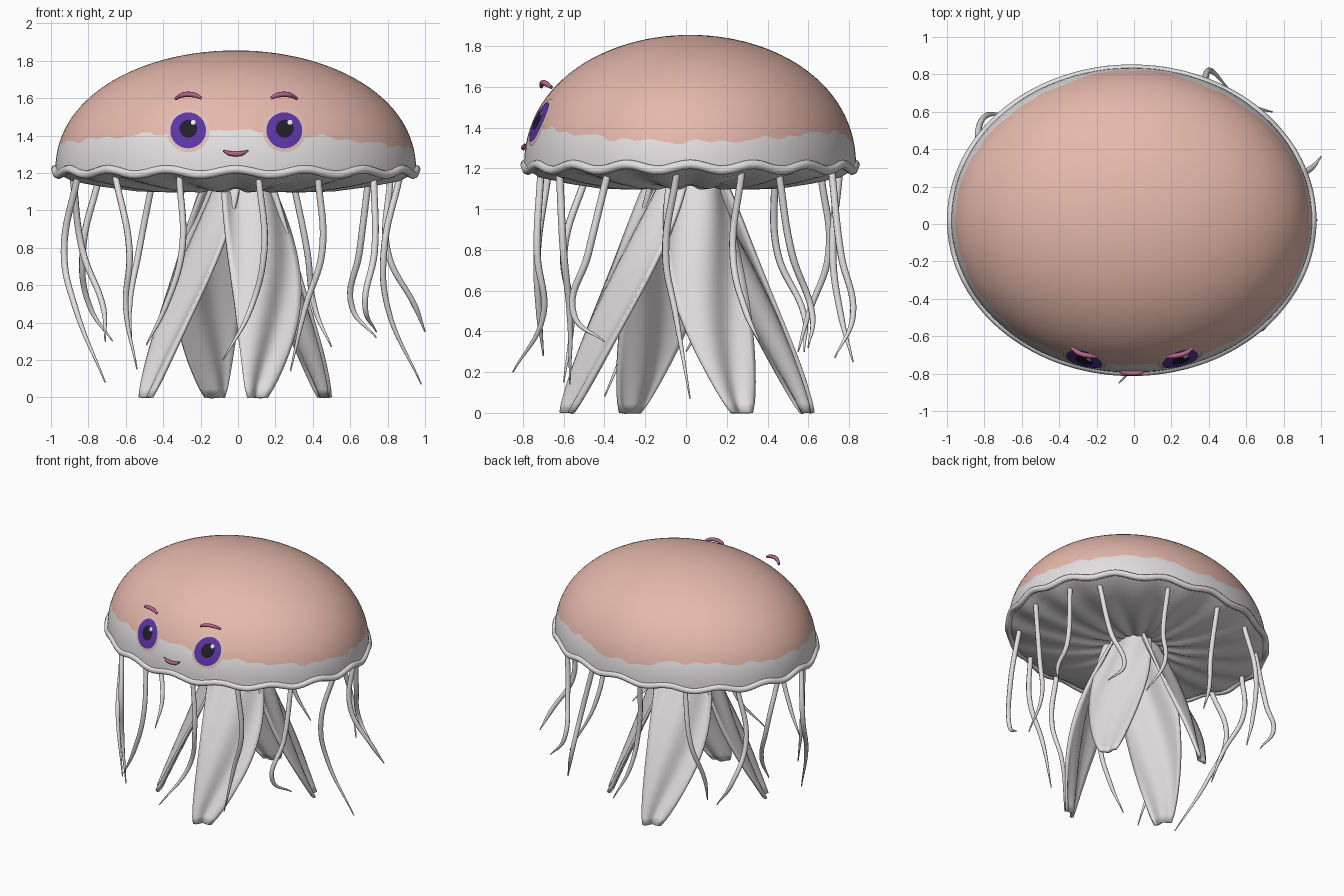
import bpy
from math import sin, cos, pi, radians, sqrt, asin
from mathutils import Vector

if "Cube" in bpy.data.objects:
    bpy.data.objects.remove(bpy.data.objects["Cube"])

CX, CY = -0.012, 0.02          # centre of the bell
A, B = 0.965, 0.815            # bell half width and half depth
BASE, HEIGHT = 1.2, 0.655
ROUND = 2.2                    # fullness of the bell's shoulder
SEG = 144


def material(name, r, g, b):
    m = bpy.data.materials.new(name)
    m.use_nodes = True
    m.diffuse_color = (r, g, b, 1)
    m.node_tree.nodes["Principled BSDF"].inputs["Base Color"].default_value = (r, g, b, 1)
    return m


PALE = material("pale_grey", 0.77, 0.74, 0.75)
PINK = material("salmon_pink", 0.79, 0.48, 0.41)
HALO = material("soft_blush", 0.72, 0.53, 0.48)
PURPLE = material("iris_purple", 0.11, 0.035, 0.38)
BLACK = material("pupil_black", 0.015, 0.013, 0.025)
WHITE = material("glint_white", 0.9, 0.9, 0.9)
ROSE = material("rose", 0.45, 0.13, 0.25)


def make_mesh(name, verts, faces, *mats):
    me = bpy.data.meshes.new(name)
    me.from_pydata(verts, [], faces)
    for m in mats:
        me.materials.append(m)
    me.update()
    me.shade_smooth()
    ob = bpy.data.objects.new(name, me)
    bpy.context.collection.objects.link(ob)
    return ob


def grid_faces(rows, cols, closed):
    """Quads between successive rows of points."""
    return [(r * cols + c, (r + 1) * cols + c,
             (r + 1) * cols + (c + 1) % cols, r * cols + (c + 1) % cols)
            for r in range(rows - 1) for c in range(cols if closed else cols - 1)]


def tube(name, points, radii, thick, mat, cyclic=False, steps=8):
    """Smooth tapered tube through the given points."""
    cu = bpy.data.curves.new(name, 'CURVE')
    cu.dimensions = '3D'
    cu.bevel_depth = thick
    cu.bevel_resolution = 2
    cu.resolution_u = steps
    cu.use_fill_caps = True
    sp = cu.splines.new('BEZIER')
    sp.bezier_points.add(len(points) - 1)
    sp.use_cyclic_u = cyclic
    for bp, p, r in zip(sp.bezier_points, points, radii):
        bp.co = p
        bp.radius = r
        bp.handle_left_type = bp.handle_right_type = 'AUTO'
    cu.materials.append(mat)
    ob = bpy.data.objects.new(name, cu)
    bpy.context.collection.objects.link(ob)
    bpy.ops.object.select_all(action='DESELECT')
    ob.select_set(True)
    bpy.context.view_layer.objects.active = ob
    bpy.ops.object.convert(target='MESH')
    bpy.context.object.data.shade_smooth()


# Bell: pale skirt, then a pink cap above an uneven border
def rim_z(t):
    return 1.205 + 0.015 * cos(16 * t)


def border_z(t):
    z = 1.38 - 0.035 * cos(2 * t) - 0.015 * cos(t)
    z += 0.007 * sin(17 * t) + 0.006 * sin(29 * t + 1) + 0.005 * sin(41 * t)
    front, back = (t - 1.5 * pi) / 0.06, (t - 0.5 * pi) / 0.32
    return z + 0.03 / (1 + front ** 2) - 0.08 / (1 + back ** 4)


def bell_point(t, z):
    k = sqrt(max(0, 1 - (max(z - BASE, 0) / HEIGHT) ** ROUND))
    return (CX + A * k * cos(t), CY + B * k * sin(t), z)


SKIRT, CAP = 6, 24
angles = [2 * pi * i / SEG for i in range(SEG)]
verts = []
for row in range(SKIRT + CAP):
    for t in angles:
        if row < SKIRT:
            z = rim_z(t) + (border_z(t) - rim_z(t)) * row / SKIRT
        else:
            low = asin((border_z(t) - BASE) / HEIGHT)
            z = BASE + HEIGHT * sin(low + (pi / 2 - low) * (row - SKIRT) / CAP)
        verts.append(bell_point(t, z))
rows = SKIRT + CAP
faces = [f[::-1] for f in grid_faces(rows, SEG, True)]
verts.append((CX, CY, BASE + HEIGHT))
last = (rows - 1) * SEG
faces += [(last + i, last + (i + 1) % SEG, len(verts) - 1) for i in range(SEG)]
bell = make_mesh("bell", verts, faces, PALE, PINK)
for i, p in enumerate(bell.data.polygons):
    p.material_index = int(i >= SKIRT * SEG)

# Pleated underside
verts = []
profile = [(0.99, 1.2), (0.92, 1.165), (0.75, 1.135), (0.55, 1.11),
           (0.35, 1.105), (0.2, 1.12), (0.1, 1.15), (0.02, 1.17)]
for k, z in profile:
    for t in angles:
        pleat = 0.01 * cos(16 * t) * min(1, k * 3)
        verts.append((CX + A * k * cos(t), CY + B * k * sin(t), z + pleat))
faces = grid_faces(len(profile), SEG, True)
faces.append(tuple(range((len(profile) - 1) * SEG, len(profile) * SEG)))
make_mesh("underside", verts, faces, PALE)

# Wavy rim
ring = [(CX + 0.965 * cos(t), CY + 0.81 * sin(t), rim_z(t)) for t in angles[::2]]
tube("rim", ring, [1] * len(ring), 0.023, PALE, True, 2)


# Face plates that follow the bell
def plate(name, cx, cz, radius, lift, mat):
    rings, n = 5, 32
    pts = []
    for r in range(rings + 1):
        for i in range(n):
            x = cx + radius * max(r, 0.01) / rings * cos(2 * pi * i / n)
            z = cz + radius * max(r, 0.01) / rings * sin(2 * pi * i / n)
            u, w = (x - CX) / A, (z - BASE) / HEIGHT
            v = -sqrt(1 - u * u - w ** ROUND)
            slope = ROUND / 2 * w ** (ROUND - 1)
            normal = Vector((u / A, v / B, slope / HEIGHT)).normalized()
            pts.append(Vector((x, CY + B * v, z)) + normal * lift)
    make_mesh(name, pts, grid_faces(rings + 1, n, True), mat)


for side, x in (("left", 0.246), ("right", -0.265)):
    s = 1 if x > 0 else -1
    plate(side + "_eye_halo", x, 1.425, 0.115, 0.003, HALO)
    plate(side + "_iris", x, 1.425, 0.095, 0.007, PURPLE)
    plate(side + "_pupil", x + 0.002, 1.433, 0.047, 0.010, BLACK)
    plate(side + "_glint", x + 0.028, 1.465, 0.013, 0.013, WHITE)
    tube(side + "_brow", [(x + s * 0.07, -0.66, 1.597), (x + s * 0.03, -0.69, 1.617),
                          (x - s * 0.03, -0.705, 1.617), (x - s * 0.07, -0.71, 1.6)],
         [0.6, 1, 1, 0.6], 0.014, ROSE)
tube("mouth", [(-0.08, -0.79, 1.32), (-0.045, -0.796, 1.305), (0.02, -0.796, 1.305),
               (0.055, -0.79, 1.32)], [0.3, 1, 1, 0.3], 0.013, ROSE)

# Thin tentacles: rim angle, upper bend, lower bend, tip
tentacles = [
    (-82, (.14, -.73), (.07, -.7), (-.08, -.85, .2)),
    (-60, (.45, -.6), (.36, -.57), (.28, -.57, .14)),
    (-33, (.73, -.48), (.68, -.55), (.74, -.4, .35)),
    (-5, (.78, -.1), (.8, -.05), (.98, .02, .07)),
    (20, (.8, .23), (.95, .3), (1, .36, .35)),
    (36, (.65, .52), (.61, .62), (.74, .6, .32)),
    (70, (.37, .76), (.41, .82), (.5, .73, .27)),
    (98, (-.1, .72), (-.05, .76), (.05, .82, .25)),
    (120, (-.53, .7), (-.58, .6), (-.57, .55, .3)),
    (146, (-.83, .45), (-.79, .58), (-.67, .58, .3)),
    (172, (-.83, .2), (-.72, .1), (-.71, 0, .3)),
    (196, (-.93, -.1), (-.87, -.23), (-.71, -.4, .08)),
    (223, (-.58, -.6), (-.6, -.56), (-.54, -.6, .15)),
    (250, (-.3, -.73), (-.39, -.72), (-.49, -.7, .28))]
for i, (deg, upper, lower, tip) in enumerate(tentacles):
    t = radians(deg)
    top = (CX + 0.88 * cos(t), CY + 0.74 * sin(t), 1.18)
    tube(f"tentacle_{i + 1}", [top, (*upper, 0.78), (*lower, 0.48), tip],
         [1, 1, 0.85, 0.2], 0.018, PALE)


# Broad folded arms: turned blades that hang from the centre and splay outward
def arm(name, deg, foot, drift, sway):
    t, turn = radians(deg), radians(30)
    out, side = Vector((cos(t), sin(t), 0)), Vector((-sin(t), cos(t), 0))
    across = side * cos(turn) - out * sin(turn)
    facing = out * cos(turn) + side * sin(turn)
    length, width = 24, 14
    pts = []
    for r in range(length + 1):
        h = r / length
        half = 0.06 + 0.15 * sin(pi * min(1, 0.2 + 0.8 * h)) ** 0.8
        centre = out * (0.1 + (foot - 0.1) * h)
        centre += side * (0.05 + (drift - 0.05) * h + sway * sin(pi * h))
        for c in range(width + 1):
            s = 2 * c / width - 1
            fold = (0.03 * sin(4 * s + 5 * h) - 0.02 * s * s) * (1 - 0.5 * h)
            p = centre + facing * fold + across * (half * s)
            pts.append((p.x, p.y, 1.17 * (1 - h)))
    ob = make_mesh(name, pts, grid_faces(length + 1, width + 1, False), PALE)
    mod = ob.modifiers.new("thickness", 'SOLIDIFY')
    mod.thickness = 0.02
    mod.offset = 0


arm("front_arm", -90, 0.58, 0.1, 0.09)
arm("left_arm", 0, 0.46, 0.27, -0.03)
arm("back_arm", 90, 0.59, 0.12, 0.08)
arm("right_arm", 180, 0.49, 0.27, -0.03)
